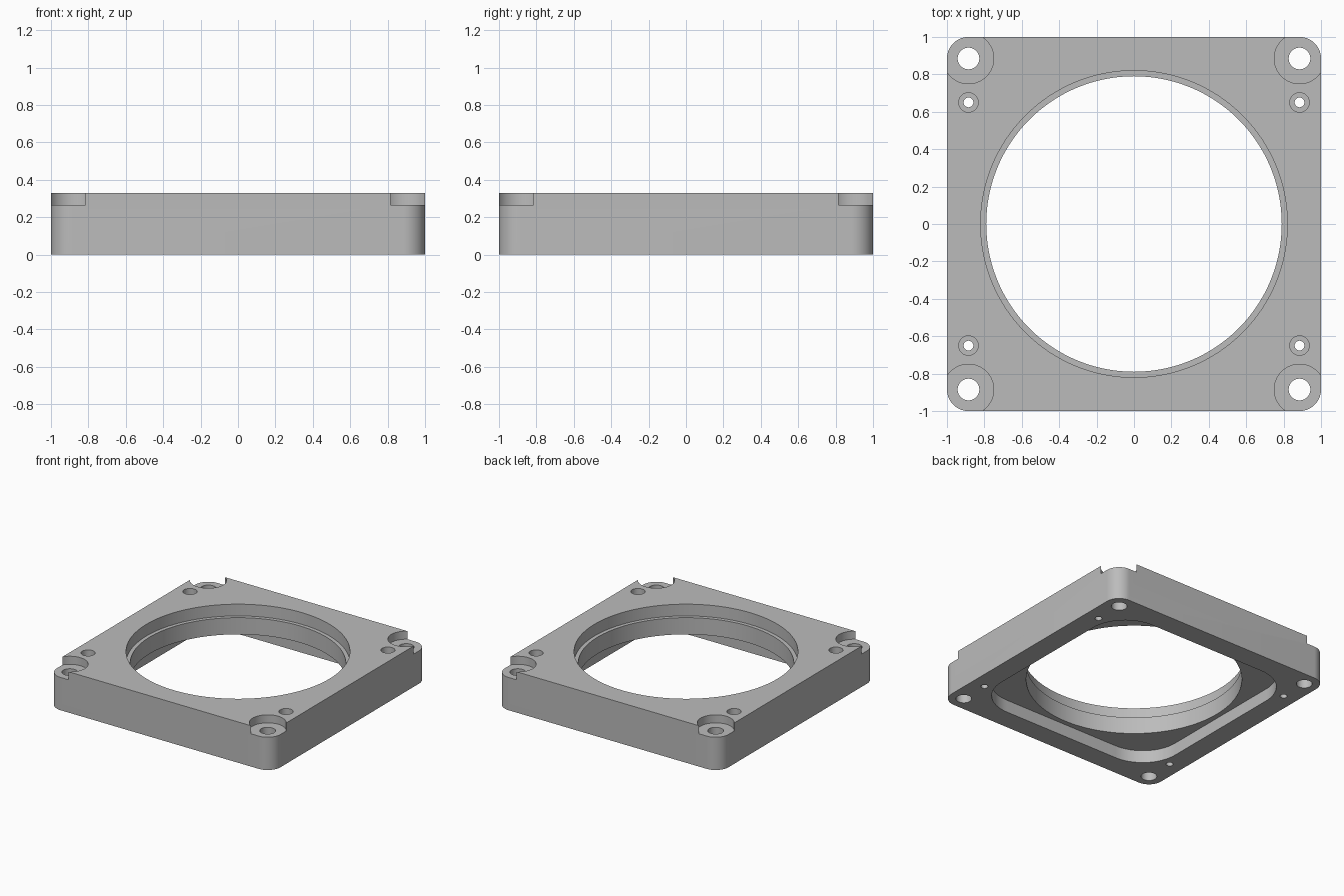
import bpy, math

default = bpy.data.objects.get("Cube")
if default:
    bpy.data.objects.remove(default, do_unlink=True)

grey = bpy.data.materials.new("machined grey")
grey.use_nodes = True
grey.diffuse_color = (0.5, 0.5, 0.5, 1)
grey.node_tree.nodes["Principled BSDF"].inputs["Base Color"].default_value = (0.5, 0.5, 0.5, 1)

HEIGHT = 0.33
OVER = 0.1  # how far cutters overshoot the body


def rounded_square(half, radius, steps=16):
    """Outline of a square with round corners."""
    pts = []
    for q in range(4):
        mid = math.radians(45 + 90 * q)
        cx = math.copysign(half - radius, math.cos(mid))
        cy = math.copysign(half - radius, math.sin(mid))
        for i in range(steps + 1):
            a = math.pi / 2 * (q + i / steps)
            pts.append((cx + radius * math.cos(a), cy + radius * math.sin(a)))
    return pts


def circle(x, y, radius, sides=48):
    return [(x + radius * math.cos(math.tau * i / sides),
             y + radius * math.sin(math.tau * i / sides)) for i in range(sides)]


def prism(name, outline, z0, z1):
    """Solid made by extruding an outline from z0 to z1."""
    n = len(outline)
    verts = [(x, y, z) for z in (z0, z1) for x, y in outline]
    faces = [tuple(reversed(range(n))), tuple(range(n, 2 * n))]
    faces += [(i, (i + 1) % n, n + (i + 1) % n, n + i) for i in range(n)]
    mesh = bpy.data.meshes.new(name)
    mesh.from_pydata(verts, [], faces)
    mesh.materials.append(grey)
    obj = bpy.data.objects.new(name, mesh)
    bpy.context.collection.objects.link(obj)
    return obj


# Square plate with rounded corners
plate = prism("mounting_plate", rounded_square(1.0, 0.115), 0, HEIGHT)

# Centre opening: rounded square recess below, bore, wider step above
cutters = [
    prism("underside_recess", rounded_square(0.83, 0.31), -OVER, 0.10),
    prism("centre_bore", circle(0, 0, 0.79, 128), -OVER, HEIGHT + OVER),
    prism("bore_step", circle(0, 0, 0.82, 128), 0.235, HEIGHT + OVER),
]

# Corner bolt holes and small screw holes, each with a counterbore
for sx in (-1, 1):
    for sy in (-1, 1):
        for name, y, hole, seat, floor in (
                ("bolt", 0.885, 0.058, 0.135, 0.265),
                ("screw", 0.65, 0.026, 0.052, 0.23)):
            cutters.append(prism(name + "_hole", circle(sx * 0.885, sy * y, hole),
                                 -OVER, HEIGHT + OVER))
            cutters.append(prism(name + "_seat", circle(sx * 0.885, sy * y, seat, 64),
                                 floor, HEIGHT + OVER))

# Cut everything out of the plate
bpy.context.view_layer.objects.active = plate
for cutter in cutters:
    mod = plate.modifiers.new(cutter.name, "BOOLEAN")
    mod.operation = "DIFFERENCE"
    mod.solver = "EXACT"
    mod.object = cutter
    bpy.ops.object.modifier_apply(modifier=mod.name)
for cutter in cutters:
    bpy.data.objects.remove(cutter, do_unlink=True)

bpy.ops.object.select_all(action="DESELECT")
plate.select_set(True)
bpy.ops.object.shade_smooth_by_angle(angle=math.radians(30))
